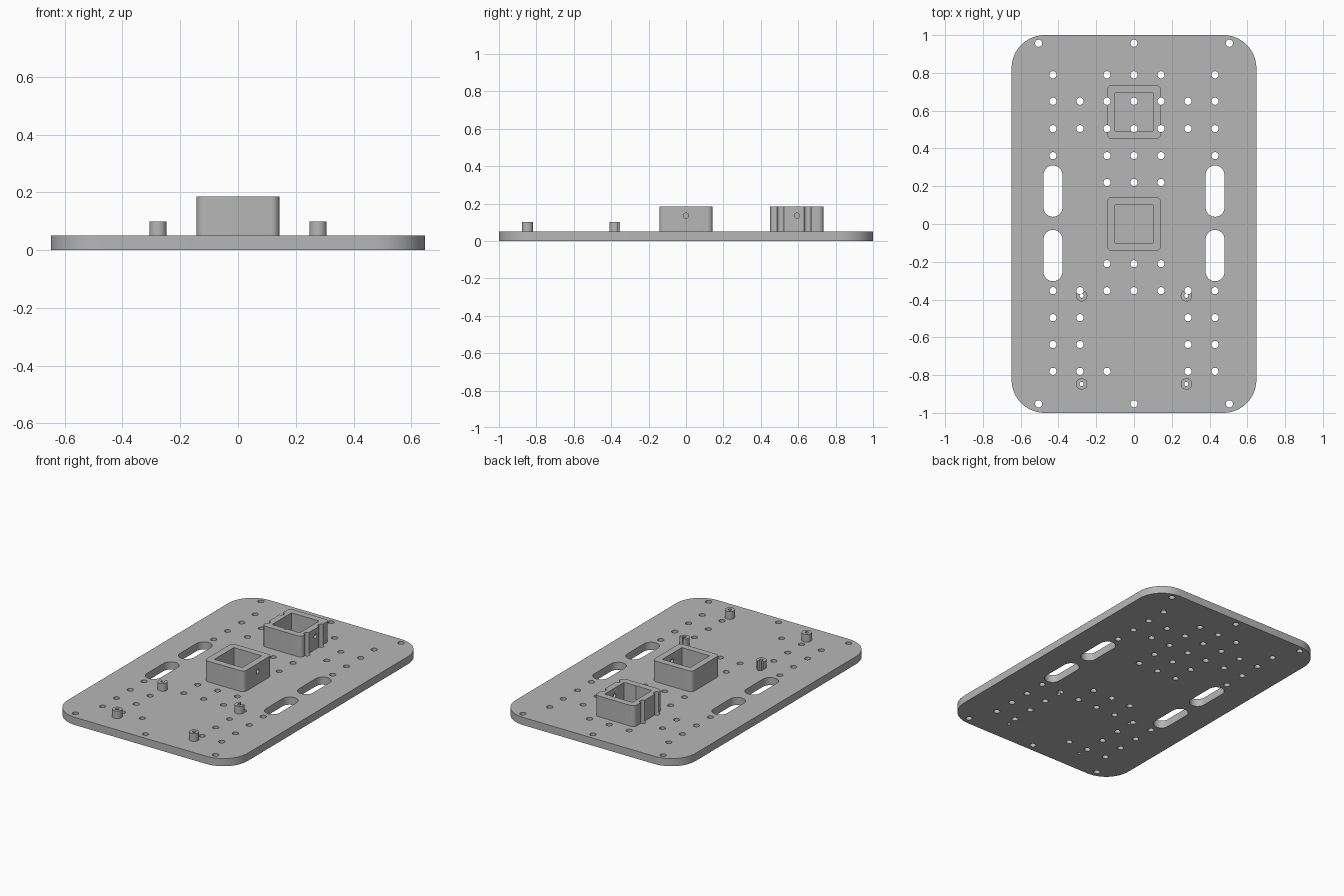
import bpy, bmesh, math
from mathutils import Matrix

cube = bpy.data.objects.get("Cube")
if cube:
    bpy.data.objects.remove(cube, do_unlink=True)

grey = bpy.data.materials.new("light grey plastic")
grey.use_nodes = True
colour = (0.47, 0.47, 0.47, 1)
grey.diffuse_color = colour
grey.node_tree.nodes["Principled BSDF"].inputs["Base Color"].default_value = colour

THICK, WALL_TOP, POST_TOP = 0.05, 0.185, 0.1
BOX_Y = (0.0, 0.593)
POSTS = [(x, y) for x in (-0.277, 0.277) for y in (-0.38, -0.847)]


def rounded_outline(w, d, r, steps=8):
    """Outline of a rounded rectangle of half sizes w, d."""
    pts = []
    for q, (sx, sy) in enumerate([(1, 1), (-1, 1), (-1, -1), (1, -1)]):
        for i in range(steps + 1):
            a = math.pi / 2 * (q + i / steps)
            p = (sx * (w - r) + r * math.cos(a), sy * (d - r) + r * math.sin(a))
            if not pts or math.dist(p, pts[-1]) > 1e-5:
                pts.append(p)
    if math.dist(pts[0], pts[-1]) < 1e-5:
        pts.pop()
    return pts


def add_prism(bm, outline, x, y, z0, z1):
    low = [bm.verts.new((px + x, py + y, z0)) for px, py in outline]
    high = [bm.verts.new((px + x, py + y, z1)) for px, py in outline]
    bm.faces.new(low[::-1])
    bm.faces.new(high)
    for i in range(len(low)):
        j = (i + 1) % len(low)
        bm.faces.new((low[i], low[j], high[j], high[i]))


def make(name, prisms):
    bm = bmesh.new()
    for p in prisms:
        add_prism(bm, *p)
    mesh = bpy.data.meshes.new(name)
    bm.to_mesh(mesh)
    bm.free()
    mesh.materials.append(grey)
    obj = bpy.data.objects.new(name, mesh)
    bpy.context.collection.objects.link(obj)
    return obj


def disc(r):
    return rounded_outline(r, r, r, 6)


def cut(obj, cutter):
    mod = obj.modifiers.new("cut", "BOOLEAN")
    mod.operation, mod.solver, mod.object = "DIFFERENCE", "EXACT", cutter
    bpy.context.view_layer.objects.active = obj
    bpy.ops.object.modifier_apply(modifier=mod.name)


# Rows of mounting holes: y, then the columns used (mirrored in x)
A, B, C = 0.143, 0.286, 0.429
rows = [(0.79, (0, A, C)), (0.65, (0, A, B, C)), (0.505, (0, A, B, C)),
        (0.362, (0, A, C)), (0.22, (0, A)), (-0.21, (0, A)),
        (-0.353, (0, A, B, C)), (-0.496, (B, C)), (-0.638, (B, C)),
        (-0.78, (B, C)), (0.957, (0, 0.505)), (-0.952, (0, 0.505))]
spots = {(s * x, y) for y, cols in rows for x in cols for s in (-1, 1)}
spots.add((-A, -0.78))
drill = make("hole_cutter", [(disc(0.019), x, y, -0.1, 0.4) for x, y in sorted(spots)])

# Long slots, post bores and socket openings
slots = make("slot_cutter", [(rounded_outline(0.05, 0.136, 0.05), x, y, -0.1, 0.4)
                             for x in (-C, C) for y in (0.174, -0.167)])
bores = make("bore_cutter", [(disc(0.011), x, y, -0.1, 0.4) for x, y in POSTS])
square = [(0.1, 0.1), (-0.1, 0.1), (-0.1, -0.1), (0.1, -0.1)]
opening = make("opening_cutter", [(square, 0, y, -0.1, 0.4) for y in BOX_Y])

# Set screw holes through the left wall of each socket
screws = make("screw_cutter", [(disc(0.014), 0, y, 0.05, 0.2) for y in BOX_Y])
for v in screws.data.vertices:
    y = min(BOX_Y, key=lambda c: abs(c - v.co.y))
    v.co = (v.co.z, v.co.y, 0.135 + v.co.x * -1)
screws.data.update()
cutters = [drill, slots, bores, opening, screws]

# Base plate
plate = make("base_plate", [(rounded_outline(0.648, 1.0, 0.175, 14), 0, 0, 0, THICK)])
for c in (drill, slots, bores):
    cut(plate, c)
parts = [plate]

# Square sockets
for name, y in zip(("middle_socket", "rear_socket"), BOX_Y):
    box = make(name, [(rounded_outline(0.143, 0.143, 0.028), 0, y, THICK, WALL_TOP)])
    for c in (opening, screws, drill):
        cut(box, c)
    parts.append(box)

# Round standoff posts
for i, (x, y) in enumerate(POSTS):
    post = make(f"standoff_post_{i + 1}", [(disc(0.03), x, y, THICK, POST_TOP)])
    for c in (bores, drill):
        cut(post, c)
    parts.append(post)

for c in cutters:
    bpy.data.objects.remove(c, do_unlink=True)

# Smooth the round walls, keep the rims sharp
bpy.ops.object.select_all(action="DESELECT")
for p in parts:
    p.select_set(True)
bpy.context.view_layer.objects.active = plate
bpy.ops.object.shade_smooth_by_angle(angle=math.radians(35))
